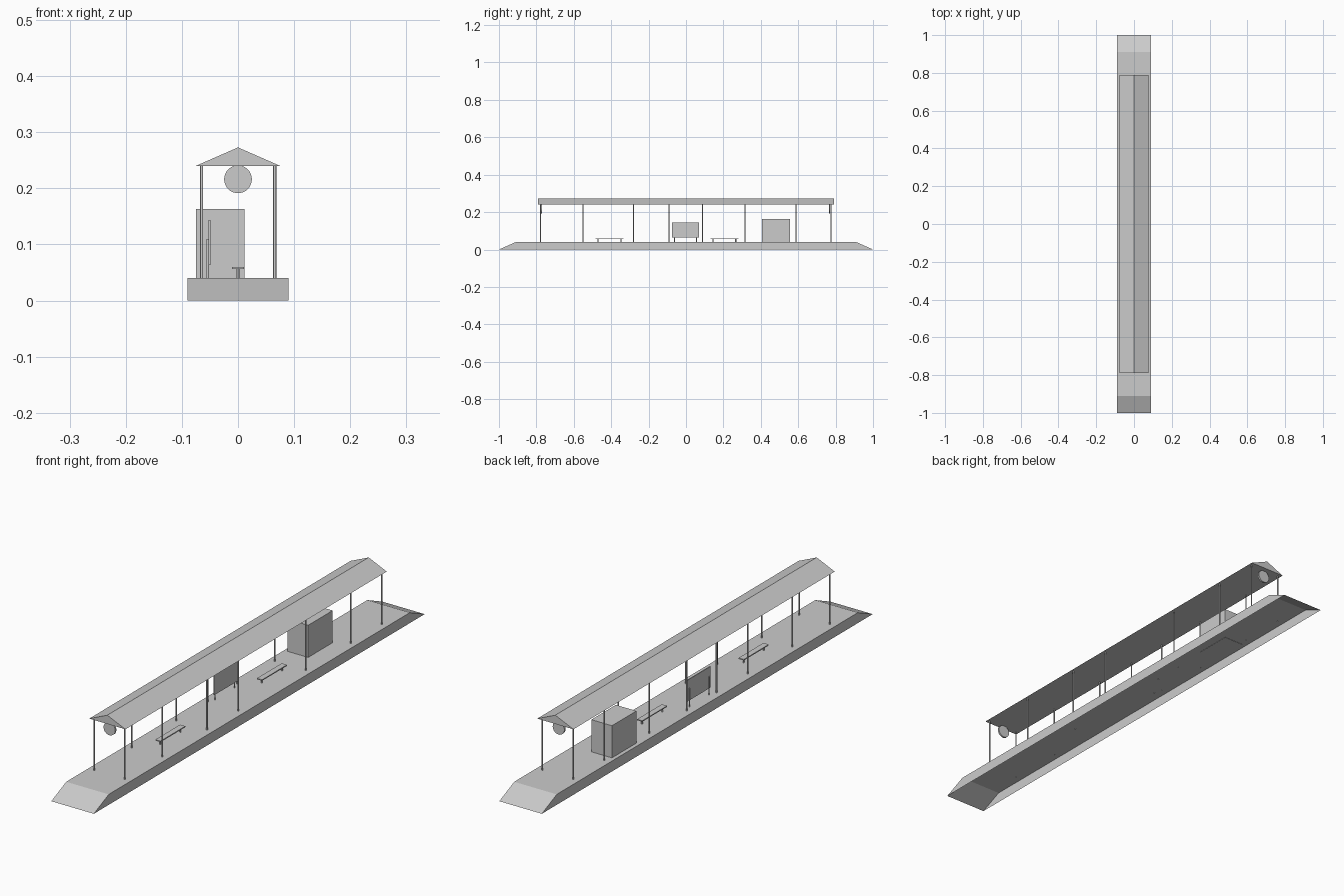
import bpy, math

if "Cube" in bpy.data.objects:
    bpy.data.objects.remove(bpy.data.objects["Cube"])

def mesh_object(name, verts, faces):
    me = bpy.data.meshes.new(name)
    me.from_pydata(verts, [], faces)
    me.update()
    ob = bpy.data.objects.new(name, me)
    bpy.context.collection.objects.link(ob)
    return ob

def prism(name, front, back, skip_base=False):
    # joins two matching end profiles, front (-y) listed anticlockwise from the base edge
    n = len(front)
    faces = [tuple(range(n)), tuple(range(2 * n - 1, n - 1, -1))]
    faces += [(i, i + n, (i + 1) % n + n, (i + 1) % n)
              for i in range(1 if skip_base else 0, n)]
    return mesh_object(name, front + back, faces)

def box(name, x0, x1, y0, y1, z0, z1):
    p = [(x0, z0), (x1, z0), (x1, z1), (x0, z1)]
    return prism(name, [(x, y0, z) for x, z in p], [(x, y1, z) for x, z in p])

def rod(name, x, y, z0, z1, r, sides=12):
    bpy.ops.mesh.primitive_cylinder_add(vertices=sides, radius=r, depth=z1 - z0,
                                        location=(x, y, (z0 + z1) / 2))
    ob = bpy.context.object
    ob.name = name
    bpy.ops.object.shade_smooth_by_angle()
    return ob

TOP, EAVE, RIDGE = 0.04, 0.2395, 0.273
FOOT = TOP - 0.001   # parts sink slightly into the deck

# platform with ramped ends, hollow and open underneath
def platform_end(s):
    return [(-0.09, s, 0), (0.09, s, 0), (0.09, s * 0.91, TOP), (-0.09, s * 0.91, TOP)]
prism("platform", platform_end(-1), platform_end(1), skip_base=True)

# gabled roof
def gable(y):
    return [(-0.0765, y, EAVE), (0.0765, y, EAVE), (0, y, RIDGE)]
prism("roof", gable(-0.79), gable(0.79))

# roof posts, one bay on the right side left open
for y in (-0.777, -0.551, -0.281, -0.092, 0.088, 0.315, 0.587, 0.775):
    for x in (-0.0647, 0.0655):
        if x < 0 or y != 0.088:
            rod("roof_post", x, y, FOOT, EAVE + 0.001, 0.0027)

# round clocks hanging under both gables
for y in (-0.774, 0.767):
    bpy.ops.mesh.primitive_cylinder_add(vertices=32, radius=0.0247, depth=0.007,
                                        location=(0, y, 0.2162),
                                        rotation=(math.pi / 2, 0, 0))
    bpy.context.object.name = "clock"
    bpy.ops.object.shade_smooth_by_angle()

# kiosk
box("kiosk", -0.075, 0.012, 0.407, 0.555, FOOT, 0.163)

# benches
for yc in (-0.409, 0.205):
    box("bench_seat", -0.011, 0.011, yc - 0.075, yc + 0.075, 0.056, 0.06)
    for s in (-1, 1):
        rod("bench_leg", 0, yc + s * 0.061, FOOT, 0.057, 0.0027)

# notice board on two legs
box("notice_board", -0.0525, -0.049, -0.074, 0.069, 0.063, 0.144)
for y in (-0.062, 0.056):
    rod("notice_board_leg", -0.054, y, FOOT, 0.11, 0.0025)
